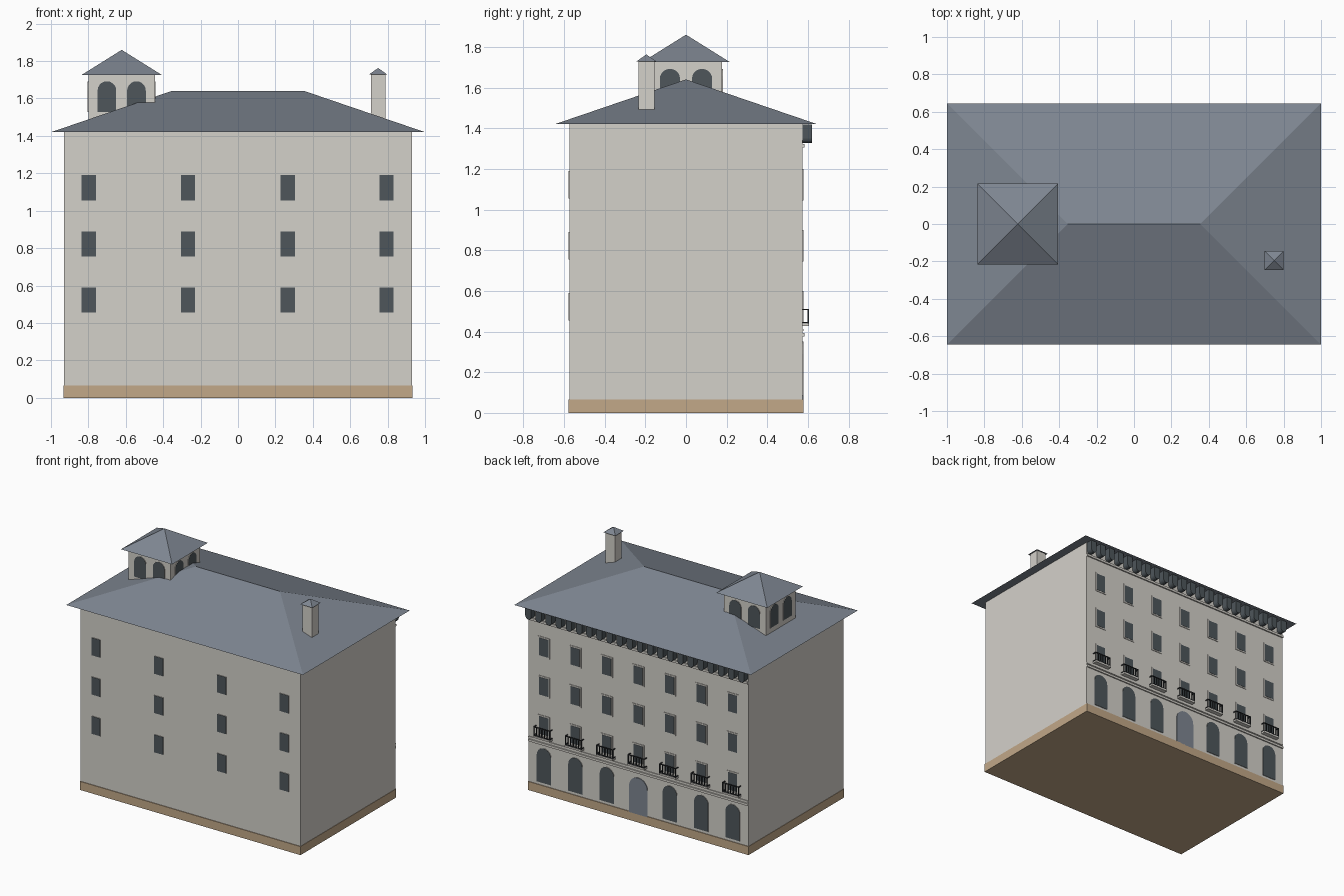
import bpy, bmesh, math
from mathutils import Matrix, Vector

if "Cube" in bpy.data.objects:
    bpy.data.objects.remove(bpy.data.objects["Cube"], do_unlink=True)


def material(name, rgb):
    lin = [((c / 255 + 0.055) / 1.055) ** 2.4 for c in rgb]
    m = bpy.data.materials.new(name)
    m.use_nodes = True
    m.diffuse_color = (*lin, 1)
    m.node_tree.nodes["Principled BSDF"].inputs["Base Color"].default_value = (*lin, 1)
    return m


wall = material("pale_plaster", (212, 209, 202))
stone = material("tan_stone", (194, 168, 136))
slate = material("blue_grey_slate", (126, 134, 145))
glass = material("dark_glass", (78, 86, 91))
iron = material("black_iron", (46, 49, 52))


def finish(name, bm, *mats):
    bmesh.ops.recalc_face_normals(bm, faces=bm.faces)
    mesh = bpy.data.meshes.new(name)
    bm.to_mesh(mesh)
    bm.free()
    for m in mats:
        mesh.materials.append(m)
    ob = bpy.data.objects.new(name, mesh)
    bpy.context.collection.objects.link(ob)
    return ob


def add_box(bm, lo, hi):
    lo, hi = Vector(lo), Vector(hi)
    mat = Matrix.Translation((lo + hi) / 2) @ Matrix.Diagonal((*(hi - lo), 1))
    bmesh.ops.create_cube(bm, size=1, matrix=mat)


def box(name, lo, hi, mat):
    bm = bmesh.new()
    add_box(bm, lo, hi)
    return finish(name, bm, mat)


def hip_roof(name, cx, cy, hx, hy, z0, z1, ridge=0):
    """Closed hipped roof; a zero ridge gives a pyramid."""
    bm = bmesh.new()
    c = [bm.verts.new((cx + sx * hx, cy + sy * hy, z0))
         for sx, sy in ((-1, -1), (1, -1), (1, 1), (-1, 1))]
    left = bm.verts.new((cx - ridge, cy, z1))
    right = bm.verts.new((cx + ridge, cy, z1)) if ridge else left
    bm.faces.new(c)
    bm.faces.new((c[1], c[2], right))
    bm.faces.new((c[3], c[0], left))
    for a, b, tops in ((c[0], c[1], (right, left)), (c[2], c[3], (left, right))):
        bm.faces.new((a, b, *(tops if ridge else (left,))))
    return finish(name, bm, slate)


def rect(w, h):
    return [(-w / 2, 0), (w / 2, 0), (w / 2, h), (-w / 2, h)]


def arch(w, h, steps=10):
    r = w / 2
    top = [(r * math.cos(math.pi * i / steps), h - r + r * math.sin(math.pi * i / steps))
           for i in range(steps + 1)]
    return [(-r, 0), (r, 0)] + top


def plates(name, outline, spots, angle, dist, depth, side, front, centre=(0, 0)):
    """Outlines raised from a wall that faces -y turned by angle."""
    bm = bmesh.new()
    for u, v in spots:
        back = [bm.verts.new((u + x, -dist + 0.004, v + z)) for x, z in outline]
        face = [bm.verts.new((u + x, -dist - depth, v + z)) for x, z in outline]
        bm.faces.new(back)
        bm.faces.new(face).material_index = 1
        for i in range(len(back)):
            j = (i + 1) % len(back)
            bm.faces.new((back[i], back[j], face[j], face[i]))
    bm.transform(Matrix.Translation((*centre, 0)) @ Matrix.Rotation(angle, 4, "Z"))
    return finish(name, bm, side, front)


# Main block
HY = 0.573
box("house_walls", (-0.93, -HY, 0.05), (0.93, HY, 1.42), wall)
box("stone_plinth", (-0.933, -0.578, 0), (0.933, 0.578, 0.065), stone)
hip_roof("main_roof", 0, 0, 1.0, 0.645, 1.42, 1.64, 0.355)

# Windows
rows = (0.455, 0.755, 1.055)
front_cols = (-0.798, -0.268, 0.266, 0.795)
back_cols = [0.266 * i for i in range(-3, 4)]
plates("front_windows", rect(0.075, 0.135), [(x, z) for x in front_cols for z in rows],
       0, HY, 0.005, wall, glass)
plates("back_window_frames", rect(0.098, 0.155),
       [(x, z - 0.01) for x in back_cols for z in rows], math.pi, HY, 0.004, wall, wall)
plates("back_windows", rect(0.078, 0.135), [(x, z) for x in back_cols for z in rows],
       math.pi, HY, 0.006, wall, glass)

# Ground floor arches and door
plates("ground_arches", arch(0.12, 0.265), [(x, 0.085) for x in back_cols if abs(x) > 0.1],
       math.pi, HY, 0.004, wall, glass)
plates("door", arch(0.155, 0.28), [(0, 0.06)], math.pi, HY, 0.005, slate, slate)

# Back mouldings
box("string_course", (-0.93, HY - 0.01, 0.375), (0.93, 0.582, 0.392), wall)
box("upper_string_course", (-0.93, HY - 0.01, 0.402), (0.93, 0.579, 0.412), wall)
box("cornice_band", (-0.93, HY - 0.01, 1.305), (0.93, 0.583, 1.322), wall)

# Eaves corbels with rounded lower ends
N = 22
plates("eaves_corbels", [(x, -z) for x, z in arch(0.05, 0.092)],
       [(-0.9 + 1.8 * i / (N - 1), 1.419) for i in range(N)],
       math.pi, HY, 0.047, glass, glass)

# Balconies
slabs, rails = bmesh.new(), bmesh.new()
W, Y0, Y1, T = 0.07, HY, 0.604, 0.006
for x in back_cols:
    add_box(slabs, (x - W, Y0 - 0.01, 0.427), (x + W, Y1 + 0.002, 0.44))
    for z in (0.442, 0.506):
        add_box(rails, (x - W, Y1 - T, z), (x + W, Y1, z + T))
        for s in (-1, 1):
            add_box(rails, (x + s * (W - T / 2) - T / 2, Y0, z),
                    (x + s * (W - T / 2) + T / 2, Y1 - T, z + T))
    for i in range(7):
        bx = x - W + T / 2 + i * (2 * W - T) / 6
        add_box(rails, (bx - T / 2, Y1 - T, 0.44), (bx + T / 2, Y1, 0.508))
finish("balcony_slabs", slabs, wall)
finish("balcony_rails", rails, iron)

# Roof tower with paired arches on every side
TX, TH = -0.622, 0.178
box("tower_walls", (TX - TH, -TH, 1.43), (TX + TH, TH, 1.725), wall)
hip_roof("tower_roof", TX, 0, 0.216, 0.216, 1.725, 1.86)
for side, turn in (("front", 0), ("left", 1), ("back", 2), ("right", 3)):
    plates("tower_arches_" + side, arch(0.1, 0.165), [(-0.079, 1.527), (0.079, 1.527)],
           turn * math.pi / 2, TH, 0.004, wall, glass, (TX, 0))

# Chimney
CX, CY = 0.749, -0.195
box("chimney_stack", (CX - 0.039, CY - 0.039, 1.45), (CX + 0.039, CY + 0.039, 1.73), wall)
hip_roof("chimney_cap", CX, CY, 0.051, 0.051, 1.727, 1.763)
